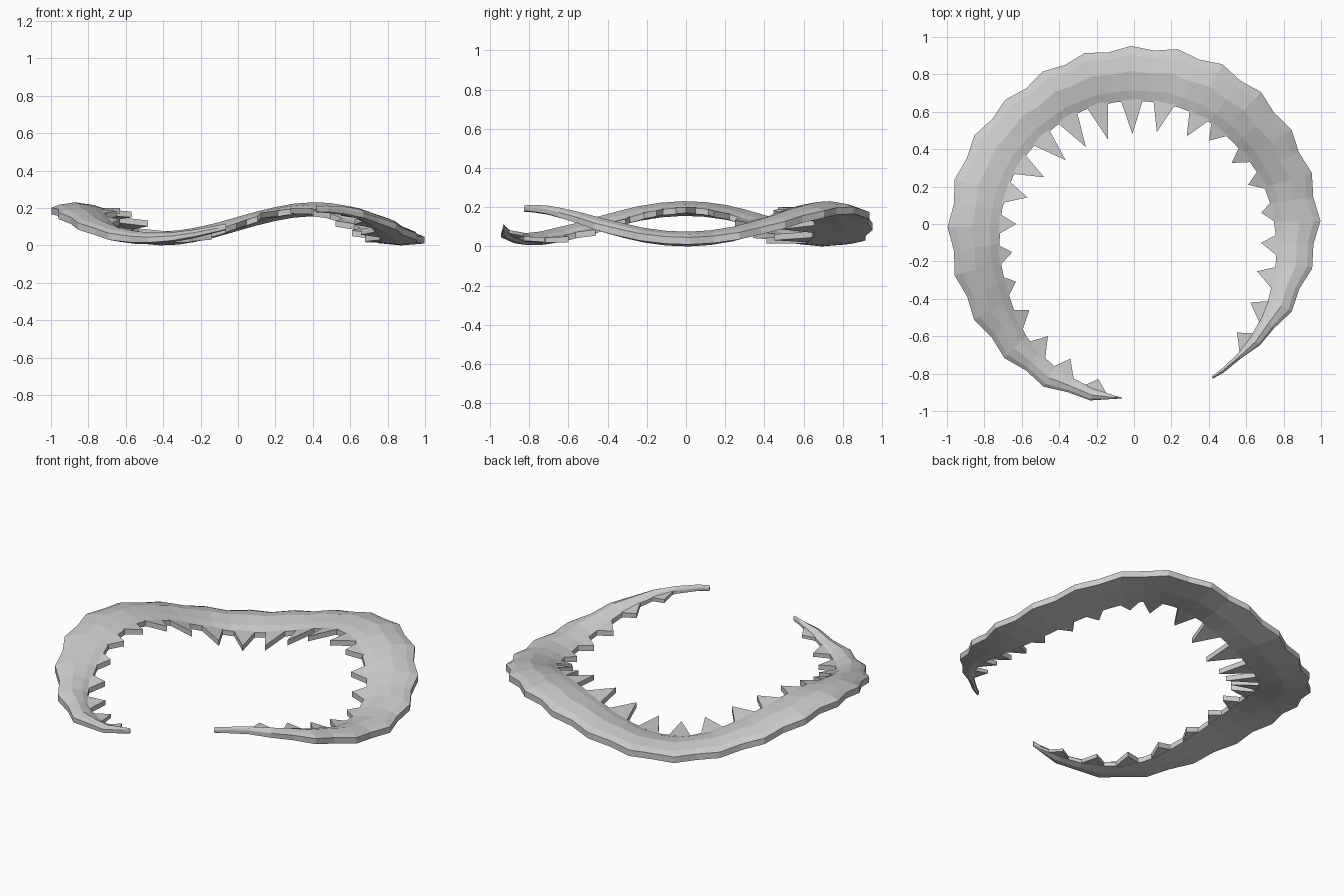
import bpy, bmesh
from math import sin, cos, radians

if "Cube" in bpy.data.objects:
    bpy.data.objects.remove(bpy.data.objects["Cube"])

# Radius profiles: (angle in degrees, radius)
OUTER = [(-63, .928), (-48, .92), (-36, .945), (-12, .972), (1, .985), (30, .97), (60, .965),
         (90, .94), (131, .938), (155, .97), (181, .985), (215, .985), (240, .985), (257, .965), (266, .935)]
INNER = [(-63, .915), (-48, .88), (-25, .81), (0, .75), (40, .685), (90, .655), (135, .672),
         (185, .72), (209, .765), (231, .85), (250, .89), (266, .93)]
# Teeth: (angle, tip radius)
TEETH = [(-46.5, .80), (-34, .75), (-21, .705), (-8.4, .687), (5, .683), (19, .645), (32, .616),
         (48, .60), (59, .547), (76, .505), (91, .48), (107, .471), (122, .485), (137, .50),
         (152.5, .541), (166, .587), (180, .63), (193, .668), (206, .702), (219.5, .725),
         (232.5, .756), (244.7, .796), (257, .85)]
# Band cross-section: (fraction from inner to outer edge, height)
SECTION = [(0, .012), (0, .042), (.2, .06), (.55, .075), (.85, .062), (1, .046), (1, .01), (.5, 0)]


def lerp(table, a):
    for (a0, r0), (a1, r1) in zip(table, table[1:]):
        if a <= a1:
            return r0 + (r1 - r0) * (a - a0) / (a1 - a0)
    return table[-1][1]


def thin(a):
    """Thickness shrinks towards both ends."""
    return min(1, .45 + min(a + 63, 266 - a) / 70)


def point(a, r, h):
    t = radians(a)
    z = .078 * (1 - cos(3 * t)) + .0375 + (h - .0375) * thin(a)
    return (r * cos(t), r * sin(t), z)


def make(name, bm):
    bmesh.ops.recalc_face_normals(bm, faces=bm.faces)
    mesh = bpy.data.meshes.new(name)
    bm.to_mesh(mesh)
    bm.free()
    obj = bpy.data.objects.new(name, mesh)
    bpy.context.collection.objects.link(obj)


# Wavy open band with a scalloped outer edge
bm = bmesh.new()
stations = [(-63, 0)] + [(1 + 7.5 * k, .012 if k % 2 == 0 else -.012) for k in range(-8, 36)] + [(266, 0)]
rings = []
for a, bump in stations:
    ri, ro = lerp(INNER, a), lerp(OUTER, a)
    bump *= min(1, (ro - ri) / .12)
    rings.append([bm.verts.new(point(a, ri + (ro + bump - ri) * f, h)) for f, h in SECTION])
n = len(SECTION)
for p, q in zip(rings, rings[1:]):
    for i in range(n):
        bm.faces.new((p[i], p[(i + 1) % n], q[(i + 1) % n], q[i]))
bm.faces.new(rings[0])
bm.faces.new(rings[-1])
make("curved_band", bm)

# Wedge teeth along the inner edge
bm = bmesh.new()
for a, tip in TEETH:
    half = 5.2 if 40 < a < 175 else 4.6
    outline = [(a - half, lerp(INNER, a - half) + .015), (a, tip), (a + half, lerp(INNER, a + half) + .015)]
    low, high = [[bm.verts.new(point(b, r, h)) for b, r in outline] for h in (.014, .045)]
    bm.faces.new(low)
    bm.faces.new(high)
    for i in range(3):
        j = (i + 1) % 3
        bm.faces.new((low[i], low[j], high[j], high[i]))
make("inner_teeth", bm)
